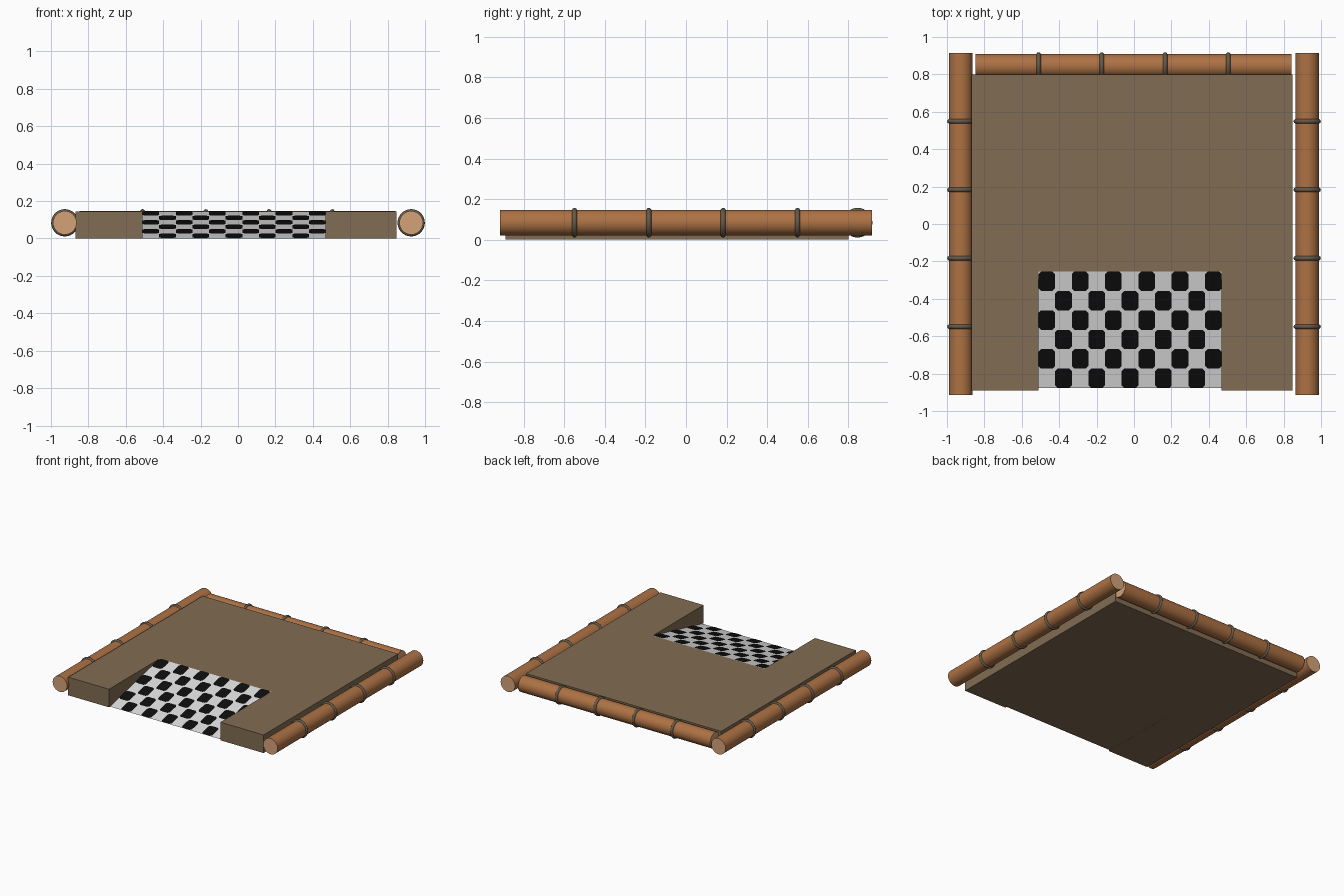
import bpy, bmesh, math
from mathutils import Vector

if "Cube" in bpy.data.objects:
    bpy.data.objects.remove(bpy.data.objects["Cube"])


def mat(name, rgb):
    m = bpy.data.materials.new(name)
    m.diffuse_color = (*rgb, 1)
    m.use_nodes = True
    m.node_tree.nodes["Principled BSDF"].inputs["Base Color"].default_value = m.diffuse_color
    return m


EARTH = mat("earth brown", (0.22, 0.15, 0.085))
BARK = mat("log brown", (0.42, 0.168, 0.058))
WOOD = mat("cut wood", (0.66, 0.36, 0.19))
BAND = mat("band grey brown", (0.13, 0.10, 0.066))
WHITE = mat("check white", (0.72, 0.72, 0.72))
BLACK = mat("check black", (0.004, 0.004, 0.004))


def finish(name, bm, mats):
    me = bpy.data.meshes.new(name)
    bm.to_mesh(me)
    bm.free()
    for m in mats:
        me.materials.append(m)
    ob = bpy.data.objects.new(name, me)
    bpy.context.collection.objects.link(ob)
    return ob


# Slab and notch dimensions
X0, X1, Y0, Y1, H = -0.87, 0.848, -0.89, 0.80, 0.144
NX0, NX1, NY0, NY1 = -0.511, 0.469, -0.877, -0.254

# U-shaped platform
bm = bmesh.new()
outline = [(X0, Y0), (NX0, Y0), (NX0, NY1), (NX1, NY1),
           (NX1, Y0), (X1, Y0), (X1, Y1), (X0, Y1)]
base = bm.faces.new([bm.verts.new((x, y, 0)) for x, y in outline])
up = bmesh.ops.extrude_face_region(bm, geom=[base], use_keep_orig=True)
bmesh.ops.translate(bm, vec=(0, 0, H),
                    verts=[v for v in up["geom"] if isinstance(v, bmesh.types.BMVert)])
bmesh.ops.recalc_face_normals(bm, faces=bm.faces)
finish("platform", bm, [EARTH])

# Sloping ramp in the notch, with its underside
bm = bmesh.new()
a, b = [bm.verts.new((x, NY0, 0.001)) for x in (NX0, NX1)]
c, d = [bm.verts.new((x, NY1, H)) for x in (NX1, NX0)]
e, f = [bm.verts.new((x, NY1, 0.001)) for x in (NX1, NX0)]
bm.faces.new((a, b, c, d))
bm.faces.new((a, f, e, b)).material_index = 1
finish("ramp", bm, [WHITE, EARTH])

# Black checks: thin plates with clipped corners, just above the ramp
COLS, ROWS, CUT = 11, 6, 0.014
cw, rh = (NX1 - NX0) / COLS, (NY1 - NY0) / ROWS
slope = (H - 0.001) / (NY1 - NY0)
bm = bmesh.new()
for r in range(ROWS):
    for k in range(COLS):
        if (r + k) % 2:
            continue
        l, t = NX0 + k * cw, NY1 - r * rh
        rt, bt = l + cw, t - rh
        pts = [(l + CUT, bt), (rt - CUT, bt), (rt, bt + CUT), (rt, t - CUT),
               (rt - CUT, t), (l + CUT, t), (l, t - CUT), (l, bt + CUT)]
        bm.faces.new([bm.verts.new((x, y, 0.003 + (y - NY0) * slope)) for x, y in pts])
finish("ramp_checks", bm, [BLACK])


def log(name, centre, length, along_x, radius=0.063):
    """Round log with pale ends and four bands at the fifths."""
    rot = (0, math.pi / 2, 0) if along_x else (math.pi / 2, 0, 0)
    bpy.ops.mesh.primitive_cylinder_add(vertices=32, radius=radius, depth=length,
                                        location=centre, rotation=rot)
    ob = bpy.context.object
    ob.name = name
    ob.data.materials.append(BARK)
    ob.data.materials.append(WOOD)
    for p in ob.data.polygons:
        p.material_index = int(abs(p.normal.z) > 0.9)
    bpy.ops.object.shade_smooth_by_angle(angle=math.radians(40))
    axis = Vector((1, 0, 0)) if along_x else Vector((0, 1, 0))
    for i in range(4):
        pos = Vector(centre) + axis * length * ((i + 1) / 5 - 0.5)
        bpy.ops.mesh.primitive_torus_add(major_radius=0.0605, minor_radius=0.0125,
                                         major_segments=32, minor_segments=10,
                                         location=pos, rotation=rot)
        band = bpy.context.object
        band.name = f"{name}_band_{i + 1}"
        band.data.materials.append(BAND)
        bpy.ops.object.shade_smooth_by_angle(angle=math.radians(60))


# Border logs on both sides and the back
log("left_log", (-0.926, 0, 0.084), 1.83, False)
log("right_log", (0.926, 0, 0.084), 1.83, False)
log("back_log", (-0.003, 0.845, 0.084), 1.69, True)
